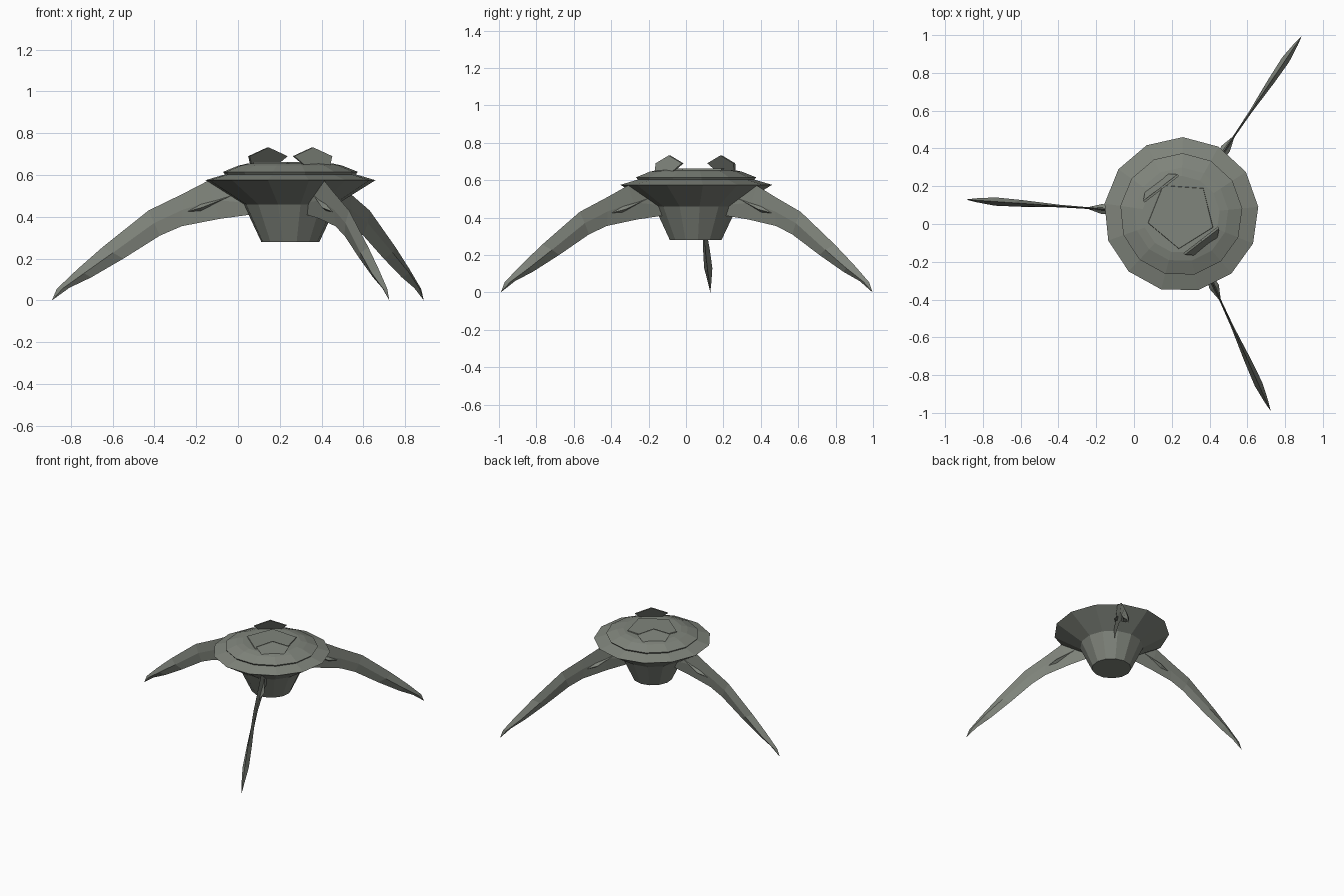
import bpy, bmesh, math
from mathutils import Vector

if "Cube" in bpy.data.objects:
    bpy.data.objects.remove(bpy.data.objects["Cube"])

CX, CY = 0.25, 0.05

grey = bpy.data.materials.new("grey_green")
grey.diffuse_color = (0.215, 0.232, 0.2, 1)
grey.use_nodes = True
grey.node_tree.nodes["Principled BSDF"].inputs["Base Color"].default_value = grey.diffuse_color


def make(name, verts, faces):
    me = bpy.data.meshes.new(name)
    me.from_pydata([tuple(v) for v in verts], [], faces)
    bm = bmesh.new()
    bm.from_mesh(me)
    bmesh.ops.remove_doubles(bm, verts=bm.verts, dist=1e-5)
    bmesh.ops.recalc_face_normals(bm, faces=bm.faces)
    bm.to_mesh(me)
    bm.free()
    me.materials.append(grey)
    ob = bpy.data.objects.new(name, me)
    bpy.context.collection.objects.link(ob)
    return ob


def lathe(name, profile, sides, turn=0.0):
    """Faceted body of revolution, closed at both ends."""
    verts, faces = [], []
    for r, z in profile:
        for i in range(sides):
            a = turn + math.tau * i / sides
            verts.append((CX + r * math.cos(a), CY + r * math.sin(a), z))
    for k in range(len(profile) - 1):
        for i in range(sides):
            j = (i + 1) % sides
            faces.append((k * sides + i, k * sides + j,
                          (k + 1) * sides + j, (k + 1) * sides + i))
    n = (len(profile) - 1) * sides
    faces.append(tuple(reversed(range(sides))))
    faces.append(tuple(range(n, n + sides)))
    return make(name, verts, faces)


# Saucer hull: lower bowl, rim, undercut lip and flat top
lathe("saucer_hull",
      [(0.14, 0.28), (0.225, 0.46), (0.41, 0.575), (0.315, 0.603),
       (0.325, 0.615), (0.25, 0.645), (0.205, 0.655)], 13, 0.1)

# Five-sided hatch on top
lathe("top_hatch", [(0.185, 0.645), (0.18, 0.661)], 5, math.radians(50))

# Two upright fins leaning inward, on opposite sides of the hatch
along = Vector((0.79, 0.61, 0))
out = Vector((0.61, -0.79, 0))


def fin(name, side):
    mid = Vector((CX, CY, 0)) + out * side * 0.175
    outline = [(-0.075, 0.645, 0.035), (0.075, 0.645, 0.035), (0.115, 0.69, 0.0),
               (0.0, 0.732, 0.0), (-0.115, 0.69, 0.0)]
    verts = [mid + along * u + out * side * (o + t) + Vector((0, 0, z))
             for t in (-0.006, 0.006) for u, z, o in outline]
    faces = [(0, 1, 2, 3, 4), (5, 9, 8, 7, 6)]
    faces += [(i, (i + 1) % 5, (i + 1) % 5 + 5, i + 5) for i in range(5)]
    make(name, verts, faces)


fin("front_right_fin", 1)
fin("back_left_fin", -1)

# Leg outline: top radius, top z, bottom radius, bottom z, half thickness
STATIONS = [(0.15, 0.50, 0.12, 0.42, 0.004), (0.395, 0.572, 0.34, 0.39, 0.008),
            (0.515, 0.51, 0.52, 0.355, 0.005), (0.68, 0.43, 0.625, 0.31, 0.007),
            (0.90, 0.255, 0.80, 0.20, 0.018), (1.02, 0.15, 0.955, 0.11, 0.022),
            (1.12, 0.055, 1.06, 0.06, 0.01)]


def leg(name, degrees):
    a = math.radians(degrees)

    def at(r, z, w=0.0):
        return (CX + r * math.cos(a) - w * math.sin(a),
                CY + r * math.sin(a) + w * math.cos(a), z)

    # Blade with a thin diamond cross-section ending in a point
    verts, faces = [], []
    for rt, zt, rb, zb, h in STATIONS:
        rm, zm = (rt + rb) / 2, (zt + zb) / 2
        verts += [at(rt, zt), at(rm, zm, h), at(rb, zb), at(rm, zm, -h)]
    for k in range(len(STATIONS) - 1):
        for i in range(4):
            j = (i + 1) % 4
            faces.append((4 * k + i, 4 * k + j, 4 * k + 4 + j, 4 * k + 4 + i))
    faces.append((0, 1, 2, 3))
    tip, base = len(verts), 4 * (len(STATIONS) - 1)
    verts.append(at(1.143, 0.0))
    faces += [(base + i, base + (i + 1) % 4, tip) for i in range(4)]
    make(name + "_leg", verts, faces)

    # Small spur on the leg near the hull
    ring = [at(0.43, 0.465), at(0.42, 0.445, 0.027),
            at(0.43, 0.425), at(0.42, 0.445, -0.027)]
    verts = ring + [at(0.26, 0.51), at(0.51, 0.42)]
    faces = [(i, (i + 1) % 4, e) for e in (4, 5) for i in range(4)]
    make(name + "_leg_spur", verts, faces)


for leg_name, angle in (("left", 176), ("back", 56), ("front", -65.5)):
    leg(leg_name, angle)
